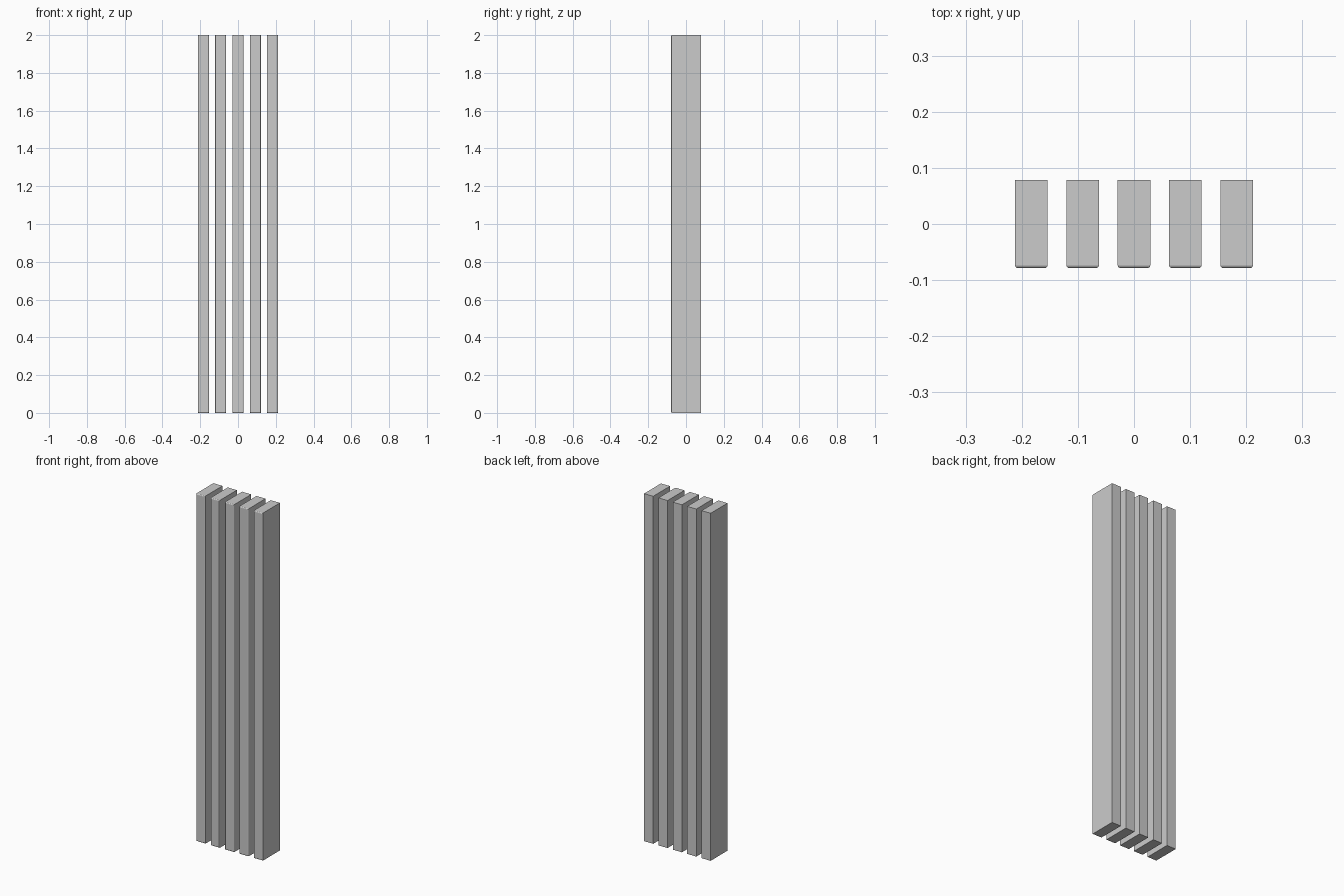
import bpy, bmesh

if "Cube" in bpy.data.objects:
    bpy.data.objects.remove(bpy.data.objects["Cube"])

WIDTH, DEPTH, HEIGHT = 0.058, 0.157, 2.0
SPACING, COUNT = 0.0915, 5


def make_slat(name, x):
    bm = bmesh.new()
    bmesh.ops.create_cube(bm, size=1.0)
    for v in bm.verts:
        v.co.x *= WIDTH
        v.co.y *= DEPTH
        v.co.z = (v.co.z + 0.5) * HEIGHT
    # small rounding around the front face only
    front = [e for e in bm.edges if all(v.co.y < 0 for v in e.verts)]
    bmesh.ops.bevel(bm, geom=front, offset=0.005, segments=3,
                    profile=0.5, affect='EDGES', clamp_overlap=True)
    bmesh.ops.recalc_face_normals(bm, faces=bm.faces)
    mesh = bpy.data.meshes.new(name)
    bm.to_mesh(mesh)
    bm.free()
    obj = bpy.data.objects.new(name, mesh)
    obj.location.x = x
    bpy.context.collection.objects.link(obj)


# row of upright slats
for i in range(COUNT):
    make_slat(f"slat_{i + 1}", (i - (COUNT - 1) / 2) * SPACING)
